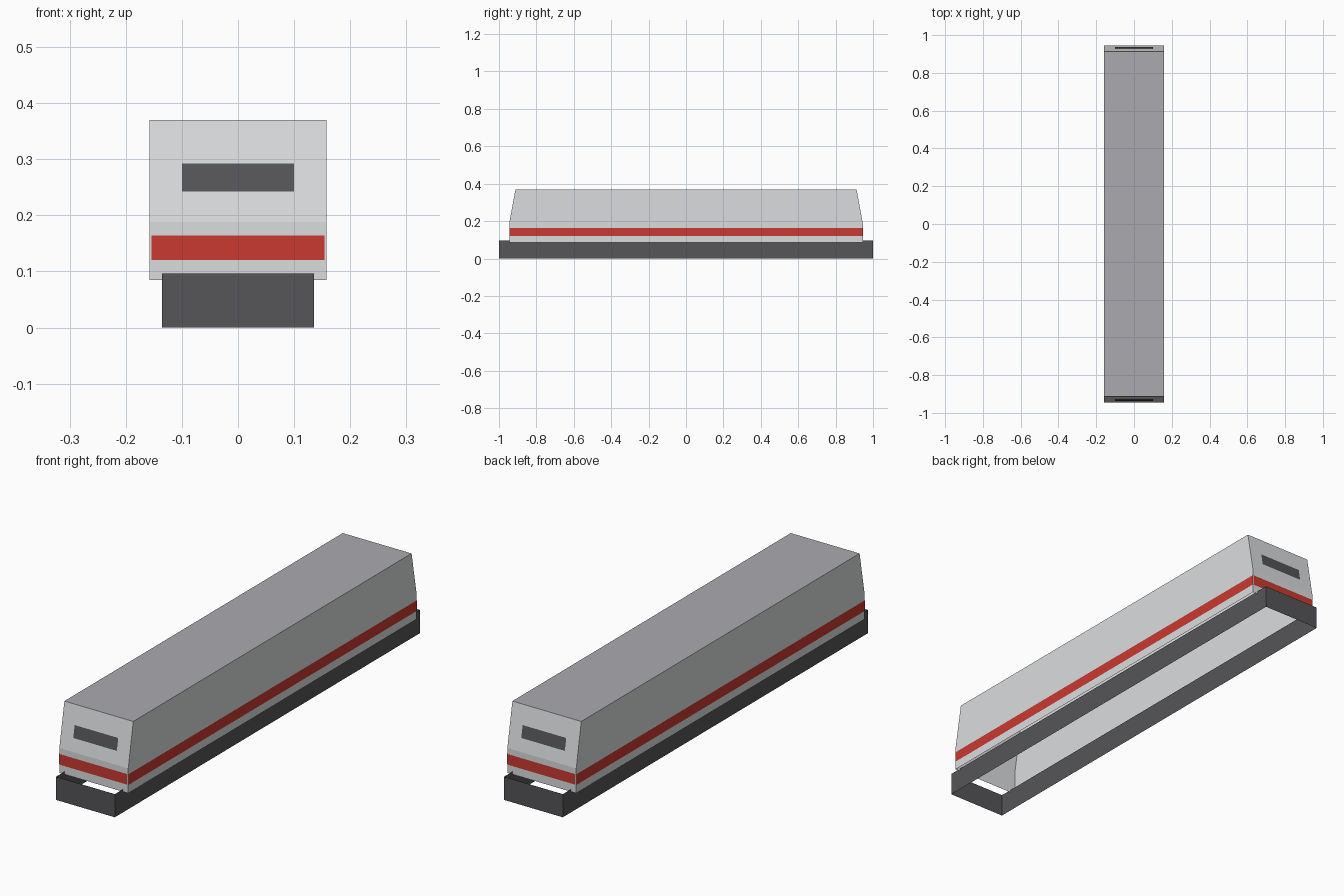
import bpy, bmesh

cube = bpy.data.objects.get("Cube")
if cube:
    bpy.data.objects.remove(cube, do_unlink=True)


def material(name, srgb):
    colour = [((c + 0.055) / 1.055) ** 2.4 for c in srgb] + [1.0]
    mat = bpy.data.materials.new(name)
    mat.use_nodes = True
    mat.diffuse_color = colour
    mat.node_tree.nodes["Principled BSDF"].inputs["Base Color"].default_value = colour
    return mat


light_grey = material("light grey body", (0.86, 0.865, 0.87))
roof_grey = material("roof grey", (0.67, 0.67, 0.69))
dark_grey = material("dark grey", (0.335, 0.335, 0.345))
red = material("red stripe", (0.79, 0.225, 0.19))


def add_object(name, bm, *mats):
    mesh = bpy.data.meshes.new(name)
    bm.to_mesh(mesh)
    bm.free()
    for mat in mats:
        mesh.materials.append(mat)
    obj = bpy.data.objects.new(name, mesh)
    bpy.context.collection.objects.link(obj)
    return obj


def shell(name, rings, mats, capped):
    """Open-bottomed box through rectangular rings of (half x, half y, z)."""
    bm = bmesh.new()
    loops = [[bm.verts.new((sx * x, sy * y, z))
              for sx, sy in ((-1, -1), (1, -1), (1, 1), (-1, 1))]
             for x, y, z in rings]
    for low, high in zip(loops, loops[1:]):
        for i in range(4):
            j = (i + 1) % 4
            bm.faces.new((low[i], low[j], high[j], high[i]))
    if capped:
        bm.faces.new(loops[-1]).material_index = 1
    return add_object(name, bm, *mats)


def plate(name, corners, mat):
    """Flat painted panel."""
    bm = bmesh.new()
    bm.faces.new([bm.verts.new(c) for c in corners])
    return add_object(name, bm, mat)


W, L = 0.158, 0.945           # half width and half length of the body
SHOULDER, TOP, TOP_L = 0.188, 0.37, 0.912
GAP = 0.0015

# Hollow underframe and open-bottomed body with sloping ends
shell("underframe", [(0.135, 1, 0), (0.135, 1, 0.096)], [dark_grey], False)
shell("body", [(W, L, 0.085), (W, L, SHOULDER), (W, TOP_L, TOP)],
      [light_grey, roof_grey], True)


def end_y(z):
    return L - (L - TOP_L) * max(0, z - SHOULDER) / (TOP - SHOULDER) + GAP


# Stripes and windows, mirrored; corner order keeps the normals outward
LOW, HIGH = 0.12, 0.164
for s, side, end in ((-1, "right", "front"), (1, "left", "rear")):
    x = s * (W + GAP)
    plate(side + "_stripe", [(x, -s * L, LOW), (x, s * L, LOW),
                             (x, s * L, HIGH), (x, -s * L, HIGH)], red)
    for part, half, low, high, mat in (("stripe", 0.154, LOW, HIGH, red),
                                       ("window", 0.1, 0.242, 0.292, dark_grey)):
        plate(end + "_" + part,
              [(s * half, s * end_y(low), low), (-s * half, s * end_y(low), low),
               (-s * half, s * end_y(high), high), (s * half, s * end_y(high), high)], mat)
